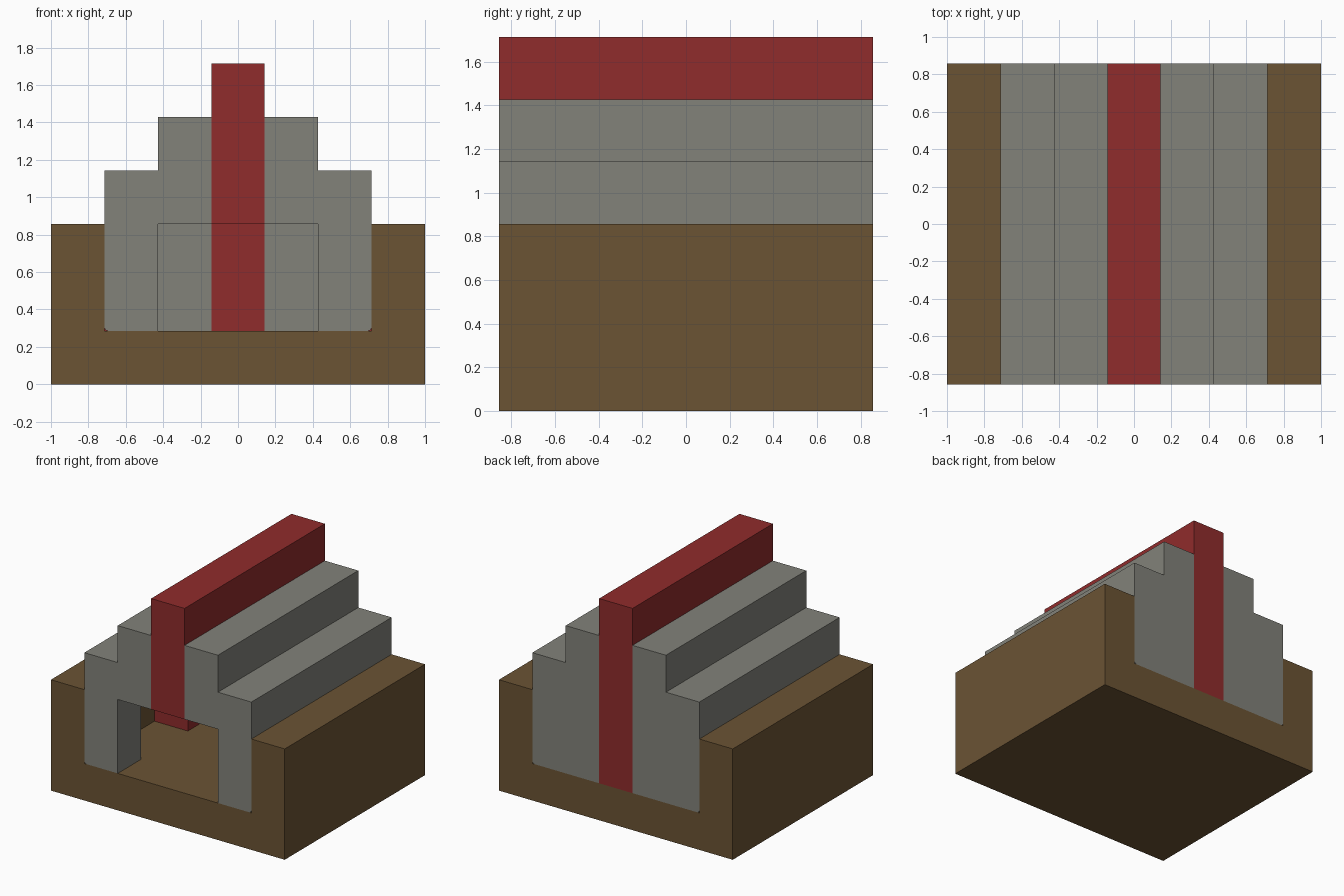
import bpy, bmesh
from mathutils import Vector

cube = bpy.data.objects.get("Cube")
if cube:
    bpy.data.objects.remove(cube)

U = 2 / 7  # one building block


def material(name, rgb):
    m = bpy.data.materials.new(name)
    m.use_nodes = True
    col = (*rgb, 1)
    m.diffuse_color = col
    bsdf = m.node_tree.nodes["Principled BSDF"]
    bsdf.inputs["Base Color"].default_value = col
    bsdf.inputs["Roughness"].default_value = 0.9
    return m


def mirrored(boxes):
    return boxes + [(-b, -a, *rest) for a, b, *rest in boxes]


def steps(a, b):
    return [a + i for i in range(round(b - a))]


def build(name, boxes, mat, round_corners=False):
    """Fuse block boxes (x0, x1, y0, y1, z0, z1) into one clean outer skin."""
    cells = {(x, y, z) for x0, x1, y0, y1, z0, z1 in boxes
             for x in steps(x0, x1) for y in steps(y0, y1) for z in steps(z0, z1)}
    bm = bmesh.new()
    for cell in cells:
        for axis in range(3):
            for side in (0, 1):
                nxt = list(cell)
                nxt[axis] += 2 * side - 1
                if tuple(nxt) in cells:
                    continue
                corner = Vector(cell)
                corner[axis] += side
                u, v = Vector((0, 0, 0)), Vector((0, 0, 0))
                u[(axis + 1) % 3] = v[(axis + 2) % 3] = 1
                loop = [corner, corner + u, corner + u + v, corner + v]
                if not side:
                    loop.reverse()
                bm.faces.new([bm.verts.new(p * U) for p in loop])
    bmesh.ops.remove_doubles(bm, verts=bm.verts, dist=0.001)
    bmesh.ops.dissolve_limit(bm, angle_limit=0.01, verts=bm.verts, edges=bm.edges)
    # Slightly rounded lower corners where the walls sit in the trench
    if round_corners:
        corners = [e for e in bm.edges if all(
            abs(abs(p.co.x) - 2.5 * U) < 0.01 and abs(p.co.z - U) < 0.01
            for p in e.verts)]
        bmesh.ops.bevel(bm, geom=corners, offset=0.017, segments=2,
                        profile=0.5, affect='EDGES')
    mesh = bpy.data.meshes.new(name)
    bm.to_mesh(mesh)
    bm.free()
    mesh.materials.append(mat)
    obj = bpy.data.objects.new(name, mesh)
    bpy.context.collection.objects.link(obj)
    return obj


earth = material("earth brown", (0.147, 0.087, 0.034))
stone = material("stone grey", (0.223, 0.223, 0.195))
red = material("red timber", (0.279, 0.025, 0.025))

# Earth block with a trench running front to back
build("ground", [(-3.5, 3.5, -3, 3, 0, 1)] + mirrored([(2.5, 3.5, -3, 3, 1, 3)]),
      earth, True)

# Stepped roof with an open front gable and a closed back gable
build("stone_shell", mirrored([
    (1.5, 2.5, -3, 3, 3, 4), (0.5, 1.5, -3, 3, 4, 5),      # roof steps
    (1.5, 2.5, -3, -2, 1, 3), (0.5, 1.5, -3, -2, 3, 4),    # front gable
    (1.5, 2.5, 2, 3, 1, 3), (0.5, 1.5, 2, 3, 1, 4),        # back gable
]), stone, True)

# Ridge beam with its front panel and full-height back post
build("ridge_beam", [(-0.5, 0.5, -3, 3, 5, 6), (-0.5, 0.5, -3, -2, 3, 5),
                     (-0.5, 0.5, 2, 3, 1, 5)], red)

# Posts inside against the trench walls
for label, box in zip(("left", "right"), mirrored([(1.5, 2.5, 0, 1, 1, 3)])):
    build("inner_post_" + label, [box], red)
